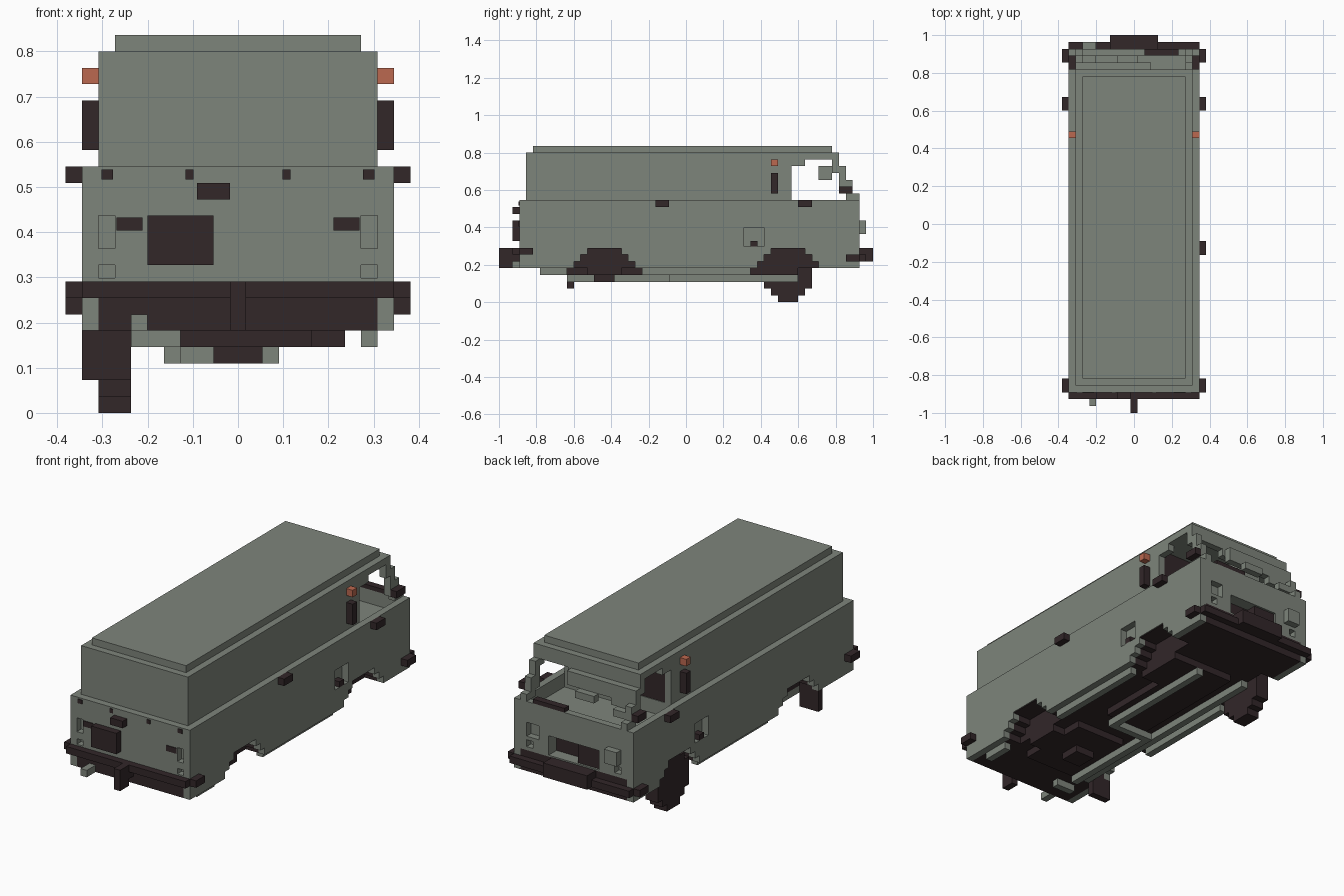
import bpy, bmesh
from mathutils import Vector

cube = bpy.data.objects.get("Cube")
if cube:
    bpy.data.objects.remove(cube, do_unlink=True)

UNIT = 2 / 55  # edge of one block; x is centred, y counts from the tail, z from the ground


def material(name, red, green, blue):
    mat = bpy.data.materials.new(name)
    mat.use_nodes = True
    mat.diffuse_color = (red, green, blue, 1)
    mat.node_tree.nodes["Principled BSDF"].inputs["Base Color"].default_value = (red, green, blue, 1)
    return mat


paint = material("grey_green_paint", .208, .232, .198)
dark = material("dark_trim", .032, .02, .022)
orange = material("orange_lamp", .5, .14, .08)


def blocks(name, mat, *boxes):
    """One object made of boxes, each given as x, y and z ranges in block units."""
    bm = bmesh.new()
    for xs, ys, zs in boxes:
        low = Vector((min(xs), min(ys), min(zs)))
        high = Vector((max(xs), max(ys), max(zs)))
        made = bmesh.ops.create_cube(bm, size=1)["verts"]
        for vert in made:
            spot = (low + high) / 2 + vert.co * (high - low)
            vert.co = spot * UNIT - Vector((0, 1, 0))
    mesh = bpy.data.meshes.new(name)
    bm.to_mesh(mesh)
    bm.free()
    mesh.materials.append(mat)
    obj = bpy.data.objects.new(name, mesh)
    bpy.context.collection.objects.link(obj)
    return obj


def mirrored(*boxes):
    """The given boxes plus their copies on the other side."""
    return list(boxes) + [((-xs[0], -xs[1]), ys, zs) for xs, ys, zs in boxes]


def carve(target, *boxes):
    cutter = blocks(target.name + "_cutter", paint, *boxes)
    cutter.hide_render = True
    mod = target.modifiers.new("carve", "BOOLEAN")
    mod.operation = "DIFFERENCE"
    mod.solver = "EXACT"
    mod.object = cutter
    bpy.context.view_layer.objects.active = target
    bpy.ops.object.modifier_apply(modifier=mod.name)
    bpy.data.objects.remove(cutter, do_unlink=True)


wide, inner, well = 9.5, 8.5, 6.5
full = (-wide, wide)
cabin = (-inner, inner)

# Lower body with cab space, lamp recesses, filler pockets and grille opening
body = blocks("lower_body", paint, (full, (3, 53), (8, 15)))
carve(body, (cabin, (43, 52), (13, 16)))
carve(body, *mirrored(((7.5, inner), (2, 4), (10, 12)), ((7.5, inner), (2, 4), (8.2, 9))))
carve(body, *mirrored(((inner, 11), (36, 39), (8.2, 11)), ((well, 7.5), (52, 54), (8.5, 9.5))))
carve(body, ((5.5, 7.5), (52, 54), (10, 12)), ((-4, 4), (51, 54), (8.2, 11)))

# Skirts and dark wheel-well liners, stepped around the arches
skirts, liners = [], []
for level in range(5, 8):
    shrink = level - 4
    rear = (10 + shrink, 21 - shrink)
    front = (37 + shrink, 48 - shrink)
    for span in ((3, rear[0]), (rear[1], front[0]), (front[1], 53)):
        skirts += mirrored(((inner, wide), span, (level, level + 1)))
        liners += mirrored(((well, inner), span, (level, level + 1)))
blocks("side_skirts", paint, *skirts)
blocks("wheel_well_liners", dark, *liners)
blocks("side_sills", paint, ((7.5, inner), (6, 10), (4, 5)), *mirrored(((7.5, inner), (21, 37), (4, 5))))
blocks("floor", dark, ((-well, well), (3, 53), (5, 8)))
blocks("well_ceilings", dark, *mirrored(((well, wide - .1), (12, 19), (7.9, 8)),
                                        ((well, wide - .1), (39, 46), (7.9, 8))))

# Chassis rails, cranked pipe and axles beneath the floor
blocks("chassis_rail", paint, ((-well, -5.5), (10, 44), (4, 5)), ((-5.5, -3.5), (10, 11), (4, 5)))
blocks("cranked_pipe", paint, ((1.5, 2.5), (26, 44), (3, 4)), ((-4.5, 2.5), (25, 26), (3, 4)),
       ((-4.5, -3.5), (10, 25), (3, 4)))
blocks("axles", dark, ((-3.5, well), (13, 18), (4, 5)), ((-3.5, 4.5), (10, 21), (4, 5)),
       ((-3.5, well), (37, 44), (4, 5)), ((-1.5, 1.5), (14, 17), (3, 4)))
blocks("gearbox", dark, ((-3.5, 3.5), (26, 37), (4, 5)))

# Upper body, cab roof and raised roof
blocks("upper_body", paint, (cabin, (4, 42), (15, 22)))
blocks("cab_roof", paint, (cabin, (42, 50), (21, 22)))
blocks("roof_cap", paint, ((-7.5, 7.5), (5, 49), (22, 23)))
blocks("cab_partition", dark, ((-7.5, 7.5), (42, 42.9), (13, 21)))
blocks("door_posts", paint, *mirrored(((7.5, inner), (42, 43), (15, 21)),
                                      ((7.5, inner), (43, 45), (20, 21))))

# Stepped windscreen posts and partial infill
slope = ((49, 19, 21), (50, 16, 20), (51, 15, 18), (52, 15, 16))
blocks("windscreen_posts", paint, *mirrored(*[((7.5, inner), (y, y + 1), (low, high)) for y, low, high in slope]))
blocks("windscreen_header", paint, (cabin, (49, 50), (20, 21)), ((-7.5, 3), (49, 50), (19, 20)))
blocks("windscreen_infill", paint, ((-7.5, 2.5), (50, 51), (18, 20)), ((-7.5, -4.5), (50, 51), (17, 18)),
       ((-2.5, .5), (51, 52), (17, 18)), ((-7.5, -5.5), (51, 52), (16, 17)))
blocks("sun_visor", paint, ((-4.5, -.5), (47, 49), (18, 20)))
blocks("wiper", dark, ((1.5, well), (52, 53), (15, 15.6)))

# Side fittings
blocks("marker_lamps", orange, *mirrored(((inner, wide), (40, 41), (20, 21))))
blocks("side_vents", dark, *mirrored(((inner, wide), (40, 41), (16, 19))))
blocks("door_handles", dark, *mirrored(((wide, 10.5), (44, 46), (14, 15))))
blocks("side_door_handle", dark, ((wide, 10.5), (23, 25), (14, 15)))
blocks("mirror_mounts", dark, *mirrored(((inner, wide), (50, 52), (16, 17))))
blocks("filler_caps", dark, *mirrored(((inner, wide), (37, 38), (8.2, 9))))

# Front end
blocks("front_bumper", dark, (full, (53, 54), (6, 7)), ((-3.5, 3.5), (53, 55), (6, 8)),
       *mirrored(((wide, 10.5), (51, 53), (6, 7))))
blocks("headlamp", paint, ((-7.5, -5.5), (53, 54), (10, 12)))
blocks("grille", dark, ((-4, 4), (51, 51.2), (8.2, 11)), ((-4, -.5), (51, 52.7), (8.2, 11)))

# Rear end
blocks("rear_bumper", dark, (full, (2, 3), (7, 8)), *mirrored(((wide, 10.5), (3, 5), (7, 8))))
blocks("tow_hitch", dark, ((-.5, .5), (0, 2), (5, 8)), ((-.5, .5), (2, 3), (6, 7)))
blocks("exhaust", paint, ((-well, -5.5), (1, 3), (5, 6)), ((-well, -3.5), (6, 7), (4, 5)))
blocks("rear_plate", dark, ((-5.5, -1.5), (2, 3), (9, 12)))
blocks("plate_lamp", dark, ((-2.5, -.5), (2, 3), (13, 14)))
blocks("rear_hinges", dark, *mirrored(((2.7, 3.2), (2.9, 3), (14.2, 14.8)), ((7.6, 8.3), (2.9, 3), (14.2, 14.8))))
blocks("rear_catches", dark, *mirrored(((5.8, 7.4), (2.9, 3), (11.1, 11.9))))
blocks("mud_flap", dark, ((-wide, -well), (10, 11), (2, 5)))

# The single road wheel, stacked in rows
rows = []
for row in range(8):
    reach = min(row, 7 - row, 2)
    rows.append(((-inner, -well), (41 - reach, 44 + reach), (row, row + 1)))
blocks("front_wheel", dark, *rows)
